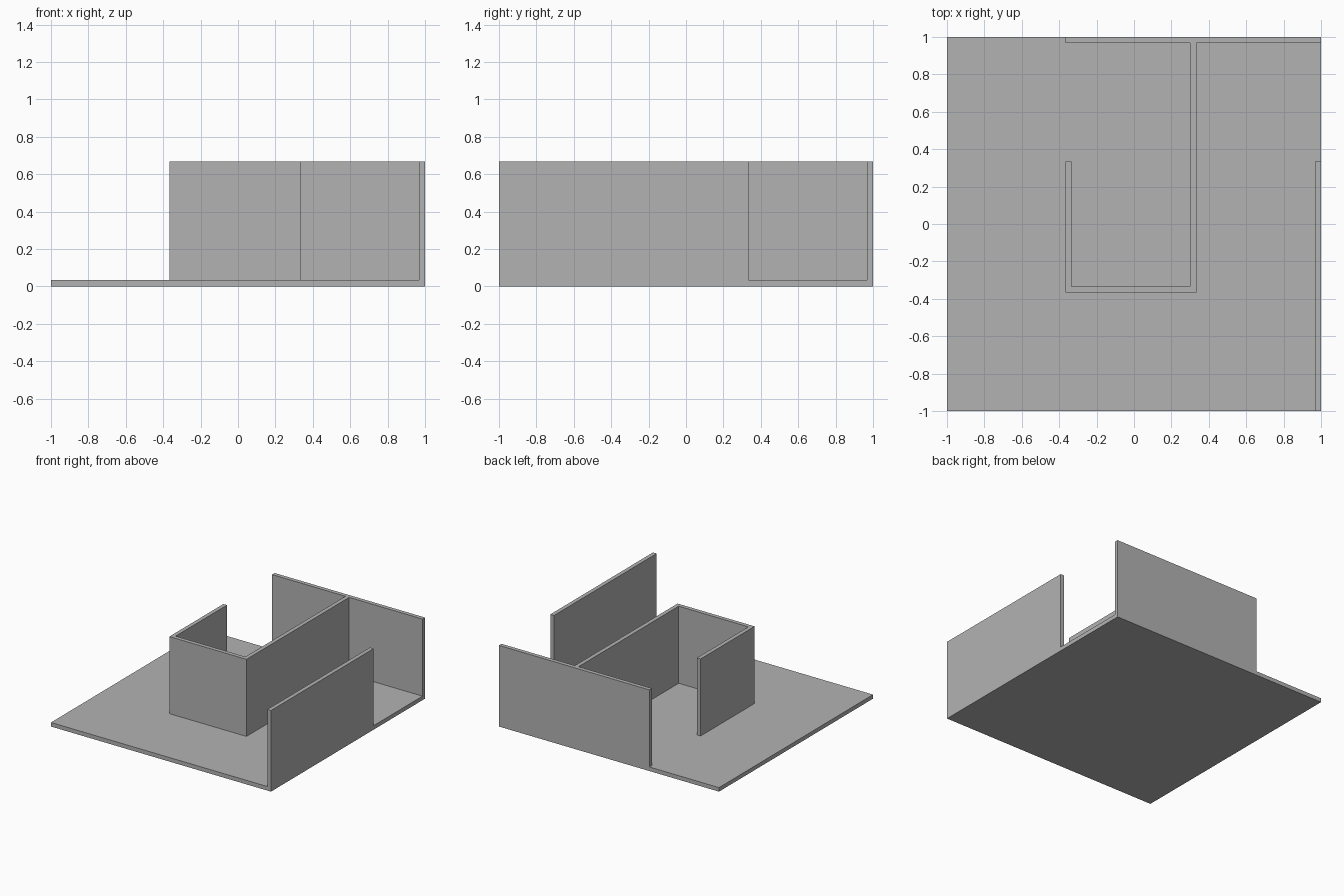
import bpy
import bmesh

cube = bpy.data.objects.get("Cube")
if cube:
    bpy.data.objects.remove(cube, do_unlink=True)

THICK = 1 / 30      # floor and wall thickness
TOP = 2 / 3         # wall top
BACK = 1 - THICK    # inner face of the outer walls
IN = 1 / 3          # inner room half size
OUT = IN + THICK

grey = bpy.data.materials.new("plain_grey")
grey.use_nodes = True
colour = (0.45, 0.45, 0.45, 1)
grey.diffuse_color = colour
grey.node_tree.nodes["Principled BSDF"].inputs["Base Color"].default_value = colour


def extrude_plan(name, plan, bottom, top):
    """Raise a floor-plan outline into a solid."""
    bm = bmesh.new()
    face = bm.faces.new([bm.verts.new((x, y, bottom)) for x, y in plan])
    raised = bmesh.ops.extrude_face_region(bm, geom=[face])["geom"]
    verts = [v for v in raised if isinstance(v, bmesh.types.BMVert)]
    bmesh.ops.translate(bm, verts=verts, vec=(0, 0, top - bottom))
    bmesh.ops.recalc_face_normals(bm, faces=bm.faces)
    mesh = bpy.data.meshes.new(name)
    bm.to_mesh(mesh)
    bm.free()
    mesh.materials.append(grey)
    obj = bpy.data.objects.new(name, mesh)
    bpy.context.collection.objects.link(obj)
    return obj


def rectangle(x0, x1, y0, y1):
    return [(x0, y0), (x1, y0), (x1, y1), (x0, y1)]


# Square floor slab
extrude_plan("floor", rectangle(-1, 1, -1, 1), 0, THICK)

# Free-standing wall along the left edge
extrude_plan("side_wall", rectangle(BACK, 1, -1, IN), THICK, TOP)

# Back wall joined to the hooked wall of the inner room
hooked_plan = [
    (-OUT, -OUT), (IN, -OUT), (IN, BACK), (1, BACK), (1, 1), (-OUT, 1),
    (-OUT, BACK), (IN - THICK, BACK), (IN - THICK, -IN), (-IN, -IN),
    (-IN, IN), (-OUT, IN),
]
extrude_plan("back_and_inner_walls", hooked_plan, THICK, TOP)
